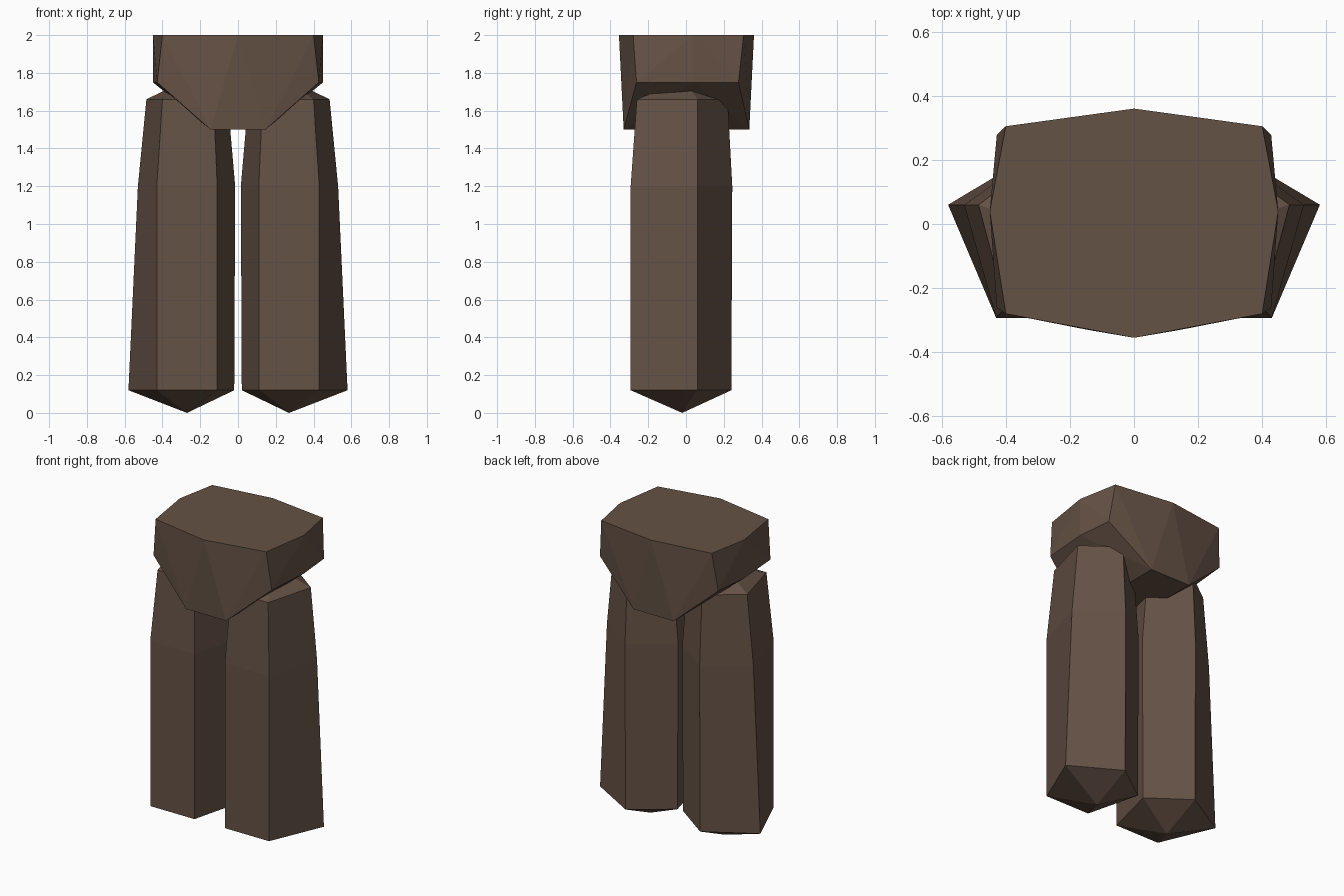
import bpy, bmesh

if "Cube" in bpy.data.objects:
    bpy.data.objects.remove(bpy.data.objects["Cube"])

brown = bpy.data.materials.new("dark brown")
brown.diffuse_color = (0.13, 0.084, 0.06, 1)
brown.use_nodes = True
brown.node_tree.nodes["Principled BSDF"].inputs["Base Color"].default_value = brown.diffuse_color


def finish(name, bm):
    bmesh.ops.recalc_face_normals(bm, faces=bm.faces[:])
    mesh = bpy.data.meshes.new(name)
    bm.to_mesh(mesh)
    bm.free()
    mesh.materials.append(brown)
    bpy.context.collection.objects.link(bpy.data.objects.new(name, mesh))


# Pentagonal leg rings: z, front inner x, front outer x, outer x, inner x, front y, back y
RINGS = [
    (0.12, 0.11, 0.43, 0.58, 0.02, -0.293, 0.24),
    (1.20, 0.11, 0.43, 0.53, 0.015, -0.293, 0.245),
    (1.66, 0.13, 0.40, 0.485, 0.055, -0.26, 0.22),
]


def leg(name, s):
    bm = bmesh.new()
    rings = []
    for z, fi, fo, out, inn, fy, by in RINGS:
        pts = [(fi, fy), (fo, fy), (out, 0.06), (0.27, by), (inn, 0.06)]
        rings.append([bm.verts.new((s * x, y, z)) for x, y in pts])
    foot = bm.verts.new((s * 0.27, -0.02, 0))
    top = bm.verts.new((s * 0.27, -0.01, 1.765))
    for i in range(5):
        j = (i + 1) % 5
        for a, b in zip(rings, rings[1:]):
            bm.faces.new((a[i], a[j], b[j], b[i]))
        bm.faces.new((foot, rings[0][j], rings[0][i]))
        bm.faces.new((top, rings[-1][i], rings[-1][j]))
    finish(name, bm)


leg("left_leg", -1)
leg("right_leg", 1)

# Pelvis: faceted block tapering to a narrow crotch strip
bm = bmesh.new()
for p in [(0, 0.36, 2), (0, -0.355, 2)]:
    bm.verts.new(p)
for s in (-1, 1):
    for x, y, z in [(0.40, 0.305, 2), (0.45, 0.04, 2), (0.40, -0.28, 2),
                    (0.428, 0.278, 1.75), (0.45, 0.04, 1.75), (0.428, -0.262, 1.75),
                    (0.145, 0.335, 1.5), (0.145, -0.33, 1.5)]:
        bm.verts.new((s * x, y, z))
bmesh.ops.convex_hull(bm, input=bm.verts[:])
bmesh.ops.dissolve_limit(bm, angle_limit=0.01, verts=bm.verts[:], edges=bm.edges[:])
finish("pelvis", bm)
